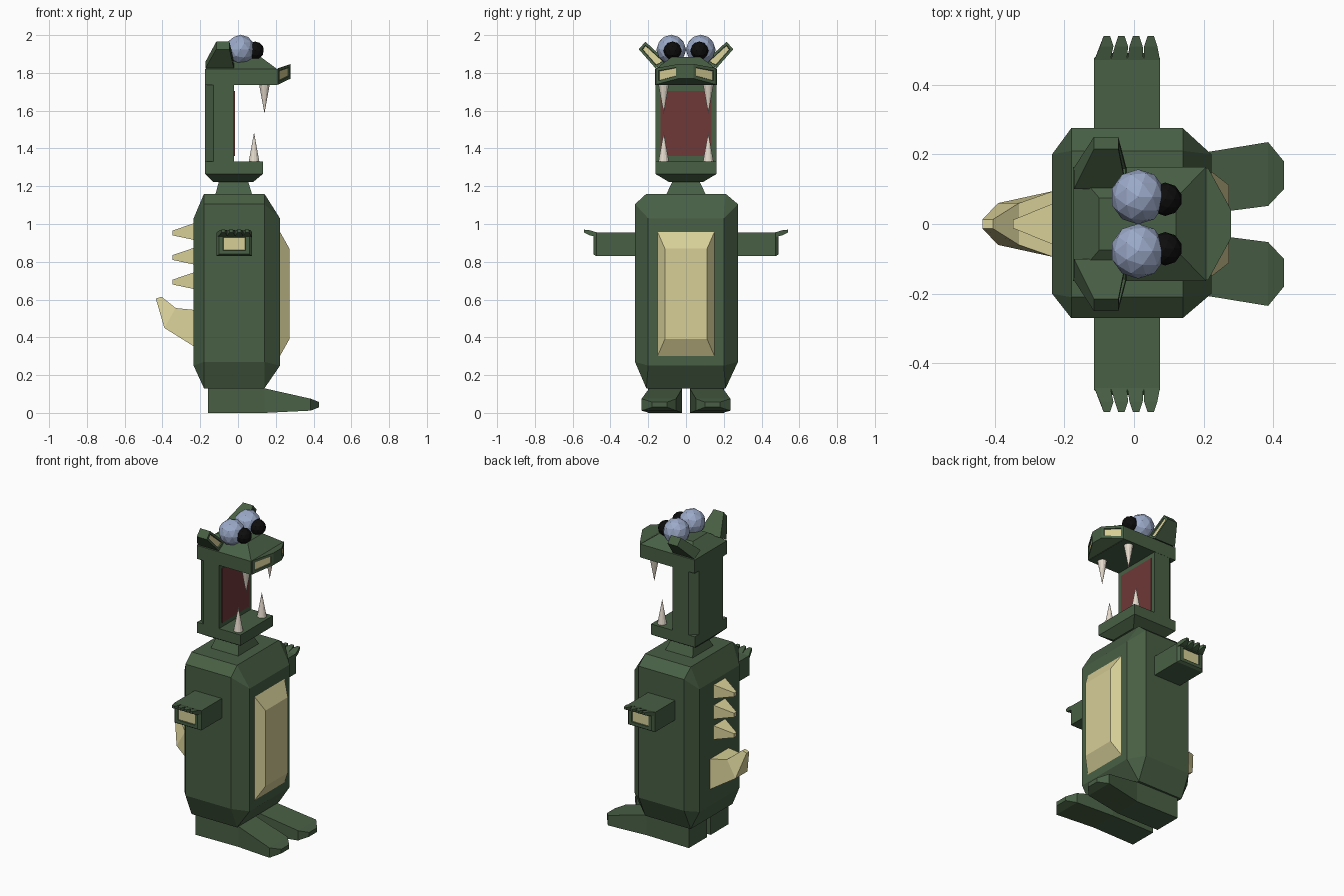
import bpy, bmesh
from mathutils import Vector

if "Cube" in bpy.data.objects:
    bpy.data.objects.remove(bpy.data.objects["Cube"])


def material(name, rgb):
    m = bpy.data.materials.new(name)
    m.diffuse_color = (*rgb, 1)
    m.use_nodes = True
    m.node_tree.nodes["Principled BSDF"].inputs["Base Color"].default_value = m.diffuse_color
    return m


GREEN = material("green", (0.065, 0.115, 0.058))
TAN = material("tan", (0.68, 0.62, 0.31))
RED = material("red", (0.16, 0.04, 0.04))
BLUE = material("blue grey", (0.33, 0.40, 0.58))
BLACK = material("black", (0.004, 0.004, 0.004))
IVORY = material("ivory", (0.78, 0.70, 0.60))


def finish(name, bm, mat, panels=()):
    """Turn a bmesh into an object; panels = (direction, border, depth, material)."""
    bmesh.ops.recalc_face_normals(bm, faces=bm.faces)
    bm.normal_update()
    mats = [mat]
    for direction, border, depth, pmat in panels:
        d = Vector(direction).normalized()
        face = max(bm.faces, key=lambda f: f.normal.dot(d))
        bmesh.ops.inset_region(bm, faces=[face], thickness=border, use_even_offset=True)
        push = face.normal * depth
        ring = bmesh.ops.inset_region(bm, faces=[face], thickness=0.003)
        bmesh.ops.translate(bm, verts=face.verts, vec=-push)
        if pmat not in mats:
            mats.append(pmat)
        face.material_index = mats.index(pmat)
    me = bpy.data.meshes.new(name)
    bm.to_mesh(me)
    bm.free()
    for m in mats:
        me.materials.append(m)
    ob = bpy.data.objects.new(name, me)
    bpy.context.collection.objects.link(ob)
    return ob


def hull(name, pts, mat, panels=()):
    bm = bmesh.new()
    for p in pts:
        bm.verts.new(p)
    out = bmesh.ops.convex_hull(bm, input=bm.verts)
    bmesh.ops.delete(bm, geom=[v for v in out["geom_interior"] if isinstance(v, bmesh.types.BMVert)], context="VERTS")
    bmesh.ops.dissolve_limit(bm, angle_limit=0.17, verts=bm.verts, edges=bm.edges)
    return finish(name, bm, mat, panels)


def rect(x, y, z):
    """Corner points of a box; each argument is a value or a (low, high) pair."""
    span = [v if isinstance(v, tuple) else (v,) for v in (x, y, z)]
    return [(a, b, c) for a in span[0] for b in span[1] for c in span[2]]


def loft(name, sections, mat):
    """Sections: ((x, z) bottom, (x, z) top, y low, y high)."""
    bm = bmesh.new()
    rings = []
    for (bx, bz), (tx, tz), y0, y1 in sections:
        rings.append([bm.verts.new(p) for p in ((bx, y0, bz), (bx, y1, bz), (tx, y1, tz), (tx, y0, tz))])
    for a, b in zip(rings, rings[1:]):
        for i in range(4):
            j = (i + 1) % 4
            bm.faces.new((a[i], a[j], b[j], b[i]))
    bm.faces.new(rings[0])
    bm.faces.new(rings[-1])
    return finish(name, bm, mat)


def ball(name, loc, r, mat):
    bpy.ops.mesh.primitive_ico_sphere_add(subdivisions=2, radius=r, location=loc)
    bpy.context.object.name = name
    bpy.context.object.data.materials.append(mat)


def tooth(name, x, y, z0, z1):
    flip = (3.14159265, 0, 0) if z1 < z0 else (0, 0, 0)
    bpy.ops.mesh.primitive_cone_add(vertices=12, radius1=0.028, depth=abs(z1 - z0),
                                    location=(x, y, (z0 + z1) / 2), rotation=flip)
    bpy.context.object.name = name
    bpy.context.object.data.materials.append(IVORY)


# Body: chamfered block with a raised belly plate
hull("body", rect((-0.18, 0.14), (-0.27, 0.275), (0.27, 1.105))
     + rect((-0.235, 0.222), (-0.2, 0.2), (0.25, 1.03))
     + rect((-0.18, 0.14), (-0.21, 0.21), (0.13, 1.16)), GREEN)
hull("belly", rect(0.21, (-0.16, 0.16), (0.28, 0.98))
     + rect(0.272, (-0.112, 0.112), (0.39, 0.87)), TAN)

# Neck
hull("neck", rect((-0.12, 0.075), (-0.105, 0.105), 1.155) + rect((-0.1, 0.052), (-0.07, 0.07), 1.23), GREEN)

# Head: back column with recessed mouth, lower jaw, upper jaw, snout
hull("head_back", rect(-0.175, (-0.12, 0.12), (1.27, 1.82))
     + rect((-0.13, -0.02), (-0.162, 0.162), (1.27, 1.80)), GREEN,
     [((1, 0, 0), 0.025, 0.0, GREEN)])
hull("mouth", rect((-0.03, -0.016), (-0.135, 0.135), (1.36, 1.705)), RED)
hull("lower_jaw", rect((-0.13, 0.08), (-0.09, 0.09), 1.222)
     + rect((-0.175, 0.132), (-0.162, 0.162), (1.265, 1.332)), GREEN)
hull("upper_jaw", rect((-0.175, 0.207), (-0.163, 0.163), (1.735, 1.82))
     + rect((-0.1, 0.12), (-0.075, 0.075), 1.885), GREEN)
hull("snout", rect(0.2, (-0.163, 0.163), (1.735, 1.817))
     + rect(0.213, (-0.16, 0.16), (1.738, 1.825))
     + rect(0.279, (-0.04, 0.04), (1.77, 1.847)), GREEN,
     [((0.88, s * 0.47, 0), 0.016, 0.006, TAN) for s in (1, -1)])

# Back spikes and tail
for i in range(3):
    z = 0.96 - 0.13 * i
    hull(f"back_spike_{i + 1}", rect(-0.23, (-0.06, 0.06), (z - 0.045, z + 0.045))
         + rect(-0.347, (-0.012, 0.012), (z - 0.02, z + 0.005)), TAN)
loft("tail", [((-0.23, 0.35), (-0.23, 0.545), -0.095, 0.095),
              ((-0.39, 0.45), (-0.33, 0.555), -0.06, 0.06),
              ((-0.435, 0.605), (-0.405, 0.615), -0.013, 0.013)], TAN)

for side, s in (("left", 1), ("right", -1)):
    def lr(a, b):
        return (s * a, s * b)

    # Foot
    loft(f"{side}_foot", [((-0.16, 0), (-0.16, 0.135), *lr(0.02, 0.2)),
                          ((0.14, 0), (0.14, 0.13), *lr(0.02, 0.195)),
                          ((0.385, 0.012), (0.385, 0.075), *lr(0.052, 0.235)),
                          ((0.43, 0.03), (0.43, 0.057), *lr(0.1, 0.18))], GREEN)
    # Arm with palm pad and four claws
    hull(f"{side}_arm", rect((-0.115, 0.075), lr(0.25, 0.475), (0.83, 0.955))
         + rect((-0.1, 0.06), s * 0.49, (0.84, 0.95)), GREEN,
         [((0, s, 0), 0.02, 0.006, TAN)])
    for i in range(4):
        x = -0.091 + 0.0475 * i
        t = -0.078 + 0.042 * i
        hull(f"{side}_claw_{i + 1}", rect((x - 0.023, x + 0.023), s * 0.47, (0.93, 0.955))
             + rect((t - 0.019, t + 0.019), s * 0.51, (0.94, 0.967))
             + rect((t - 0.009, t + 0.009), s * 0.54, (0.955, 0.97)), GREEN)
    # Ear with pale inner panel
    hull(f"{side}_ear", rect((-0.172, -0.022), s * 0.1, 1.86) + rect((-0.172, -0.022), s * 0.162, 1.825)
         + rect((-0.115, -0.045), s * 0.25, 1.925) + rect((-0.115, -0.045), s * 0.215, 1.965), GREEN,
         [((1, 0, 0), 0.013, 0.008, TAN)])
    # Eye and pupil
    ball(f"{side}_eye", (0.012, s * 0.078, 1.923), 0.079, BLUE)
    ball(f"{side}_pupil", (0.09, s * 0.071, 1.918), 0.048, BLACK)
    # Teeth
    tooth(f"{side}_upper_tooth", 0.14, s * 0.118, 1.738, 1.585)
    tooth(f"{side}_lower_tooth", 0.085, s * 0.118, 1.33, 1.485)
